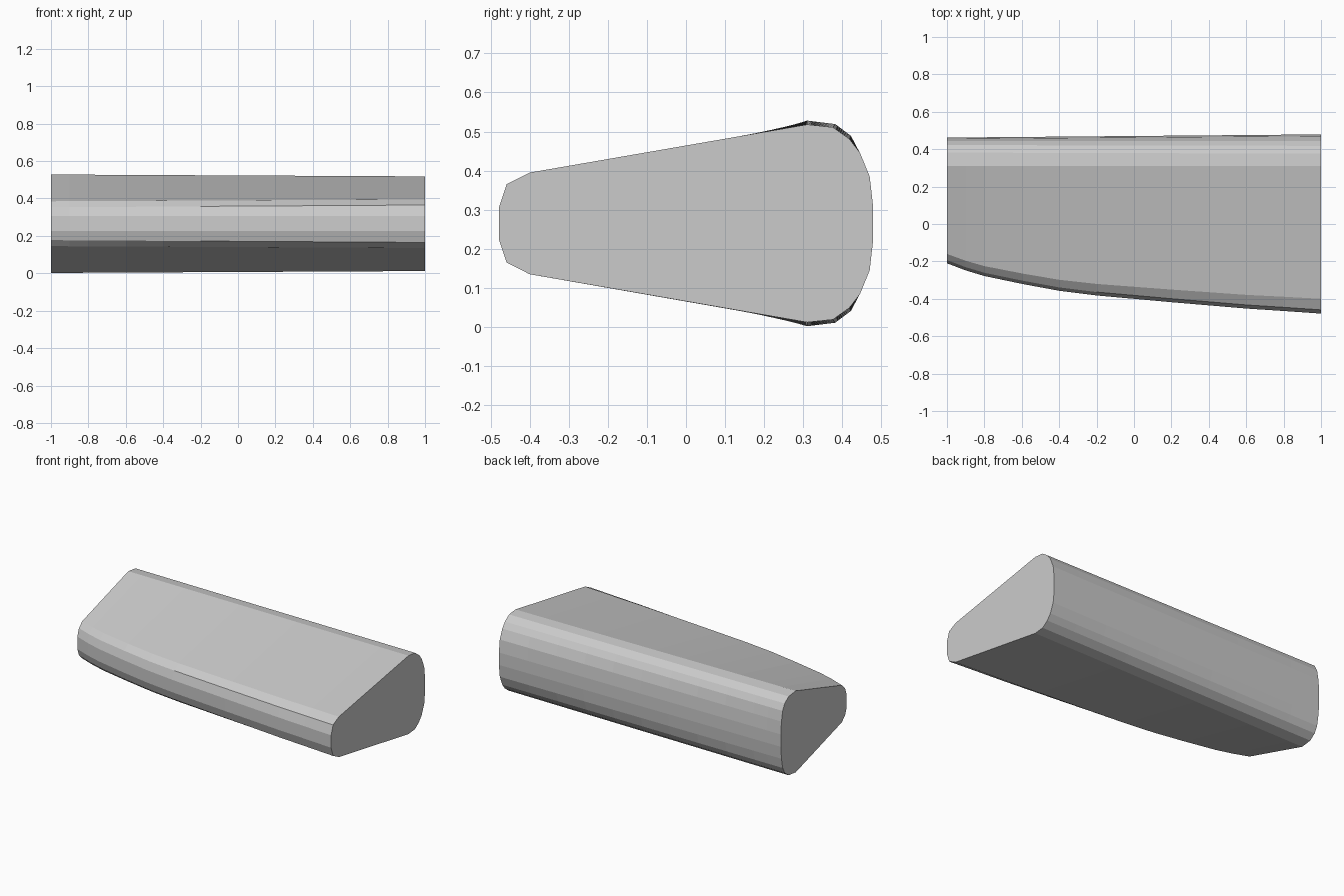
import bpy, bmesh

if "Cube" in bpy.data.objects:
    bpy.data.objects.remove(bpy.data.objects["Cube"])

MID = 0.265  # height of the symmetry plane

# Front edge curve seen from the top: y of the nose at even steps from x=-1 to x=1
NOSE = [-0.21, -0.248, -0.278, -0.32, -0.357, -0.382, -0.40, -0.418, -0.435, -0.452, -0.465, -0.479]
XS = [-1, -0.9, -0.8, -0.6, -0.4, -0.2, 0, 0.2, 0.4, 0.6, 0.8, 1]

# Upper half of the rounded ends: (y, height above MID) at x=-1 and x=1
BACK_L = [(0.31, 0.263), (0.382, 0.254), (0.422, 0.224), (0.443, 0.184), (0.455, 0.12), (0.462, 0.04)]
BACK_R = [(0.31, 0.253), (0.376, 0.246), (0.418, 0.216), (0.445, 0.181), (0.470, 0.12), (0.479, 0.04)]
# (offset behind nose, height above MID)
NOSE_L = [(0.0, 0.04), (0.017, 0.088), (0.05, 0.12)]
NOSE_R = [(0.0, 0.04), (0.02, 0.1), (0.079, 0.13)]


def mix(a, b, t):
    return [(p[0] + (q[0] - p[0]) * t, p[1] + (q[1] - p[1]) * t) for p, q in zip(a, b)]


def section(x, nose):
    t = (x + 1) / 2
    half = [(nose + dy, h) for dy, h in mix(NOSE_L, NOSE_R, t)] + mix(BACK_L, BACK_R, t)
    return [(x, y, MID + h) for y, h in half] + [(x, y, MID - h) for y, h in reversed(half)]


# Loft the sections into a closed wedge-shaped body
bm = bmesh.new()
rings = [[bm.verts.new(p) for p in section(x, n)] for x, n in zip(XS, NOSE)]
for a, b in zip(rings, rings[1:]):
    for i in range(len(a)):
        j = (i + 1) % len(a)
        bm.faces.new((a[i], a[j], b[j], b[i]))
bm.faces.new(rings[0])
bm.faces.new(rings[-1])
bmesh.ops.recalc_face_normals(bm, faces=bm.faces)
mesh = bpy.data.meshes.new("tapered_body")
bm.to_mesh(mesh)
bm.free()
bpy.context.collection.objects.link(bpy.data.objects.new("tapered_body", mesh))
